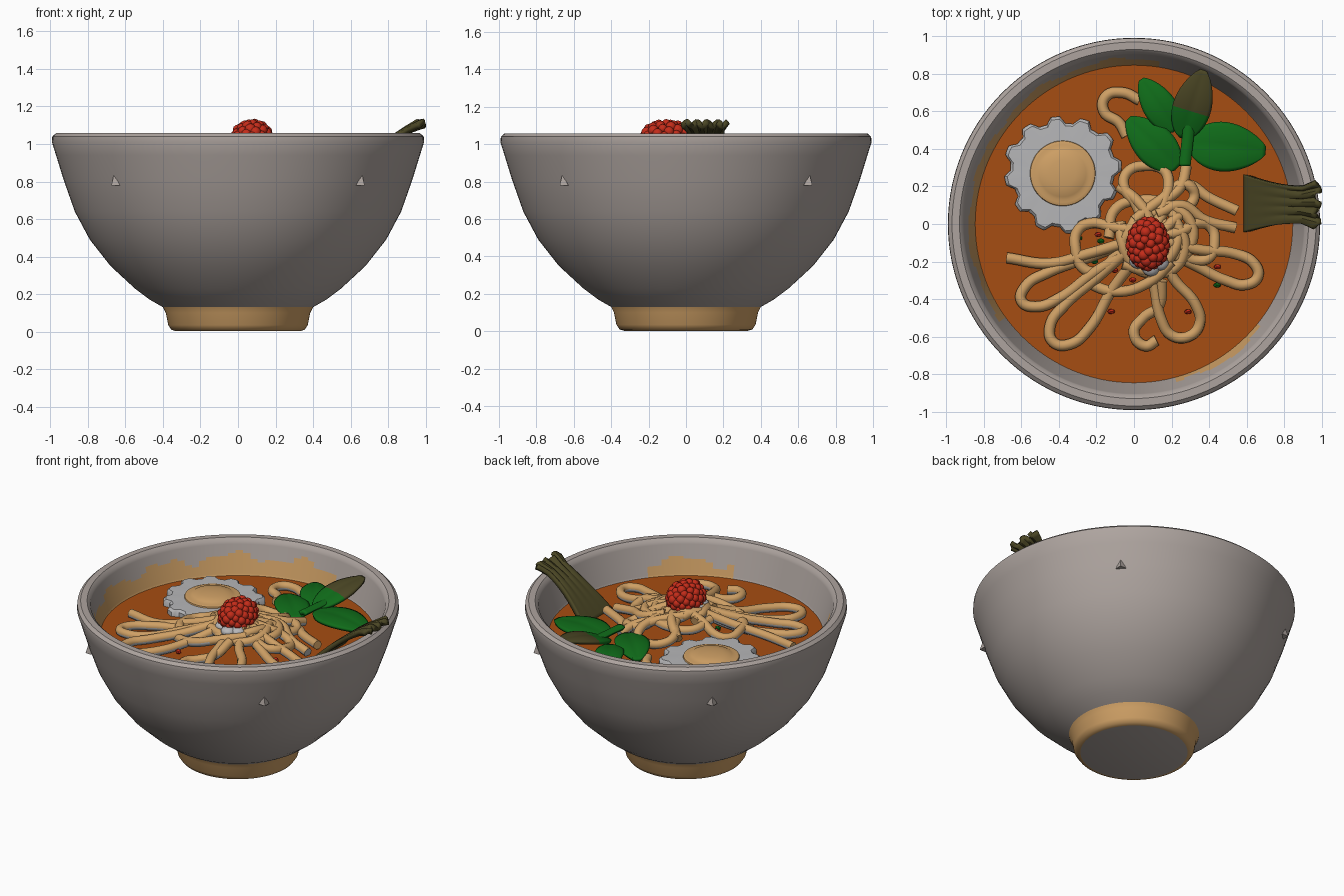
import bpy, bmesh, math, random
from math import sin, cos, pi, exp, tanh, radians
from mathutils import Vector, Matrix

cube = bpy.data.objects.get("Cube")
if cube:
    bpy.data.objects.remove(cube, do_unlink=True)
random.seed(4)


def material(name, *rgb):
    m = bpy.data.materials.new(name)
    m.use_nodes = True
    m.diffuse_color = (*rgb, 1)
    m.node_tree.nodes["Principled BSDF"].inputs["Base Color"].default_value = (*rgb, 1)
    return m


CERAMIC = material("warm grey ceramic", .42, .37, .345)
TAN = material("tan", .62, .35, .13)
BROTH = material("orange broth", .38, .075, .006)
WHITE = material("egg white", .47, .47, .48)
RED = material("red roe", .55, .025, .01)
GREEN = material("leaf green", .005, .15, .01)
OLIVE = material("dark olive", .07, .062, .018)
SOUP_Z = .835


def finish(name, bm, mats, rule=None, angle=40, fix=True):
    if fix:
        bmesh.ops.recalc_face_normals(bm, faces=bm.faces)
    bm.normal_update()
    if rule:
        for f in bm.faces:
            f.material_index = rule(f)
    me = bpy.data.meshes.new(name)
    bm.to_mesh(me)
    bm.free()
    for m in mats:
        me.materials.append(m)
    me.shade_smooth()
    me.set_sharp_from_angle(angle=radians(angle))
    ob = bpy.data.objects.new(name, me)
    bpy.context.collection.objects.link(ob)
    return ob


def lathe(profile, segs=120):
    bm = bmesh.new()
    vs = [bm.verts.new((r, 0, z)) for r, z in profile]
    es = [bm.edges.new(p) for p in zip(vs, vs[1:])]
    bmesh.ops.spin(bm, geom=vs + es, axis=(0, 0, 1), cent=(0, 0, 0),
                   angle=2 * pi, steps=segs, use_merge=True)
    bmesh.ops.remove_doubles(bm, verts=bm.verts, dist=.0005)
    return bm


# Bowl: outer curve, rounded rim, inner wall with broth stains
outer = [(.4, .13), (.47, .17), (.55, .23), (.68, .35), (.79, .49), (.87, .64),
         (.93, .81), (.97, .94), (.992, 1.01), (.99, 1.04), (.97, 1.058), (.93, 1.058), (.91, 1.04)]
wall = [(.91 - .065 * i / 12, 1.04 - .21 * i / 12) for i in range(1, 13)]


def stain(f):
    c = f.calc_center_median()
    if c.z < .83 or c.xy.length > .905 or c.z > 1.03:
        return 0
    a = math.degrees(math.atan2(c.y, c.x)) % 360
    wave = .025 * sin(a * .21) + .015 * sin(a * .47)
    if 80 < a < 215:
        return int(c.z < .945 + wave)
    return int(285 < a < 322 and c.z < .925 + wave)


finish("bowl", lathe(outer + wall + [(.8, .8), (0, .78)]), [CERAMIC, TAN], stain)

# Foot ring with a plain underside
finish("bowl_foot", lathe([(0, .002), (.33, .002), (.355, .01), (.372, .035), (.385, .1), (.402, .133)]),
       [TAN, CERAMIC], lambda f: int(f.calc_center_median().z < .005))

# Small pointed nubs on the bowl's four diagonals
bm = bmesh.new()
for sx in (-1, 1):
    for sy in (-1, 1):
        pts = [(.675, .675, .78), (.66, .66, .845), (.63, .675, .78), (.675, .63, .78), (.62, .62, .78)]
        bmesh.ops.convex_hull(bm, input=[bm.verts.new((x * sx, y * sy, z)) for x, y, z in pts])
finish("bowl_nubs", bm, [CERAMIC], angle=20)

# Broth surface
bm = bmesh.new()
bmesh.ops.create_circle(bm, cap_ends=True, segments=96, radius=.849,
                        matrix=Matrix.Translation((0, 0, SOUP_Z)))
finish("broth", bm, [BROTH], fix=False)

# Fried egg: notched white and domed yolk
egg = Vector((-.38, .27, 0))
bm = bmesh.new()
rings = []
for scale, z in ((1, SOUP_Z - .02), (1, .865), (.95, .88), (.66, .882)):
    ring = []
    for i in range(120):
        a = 2 * pi * i / 120
        r = scale * (.295 + .018 * tanh(4 * sin(12 * a)) + .01 * sin(3 * a))
        ring.append(bm.verts.new(egg + Vector((r * cos(a), r * sin(a), z))))
    rings.append(ring)
for lo, hi in zip(rings, rings[1:]):
    for i in range(120):
        j = (i + 1) % 120
        bm.faces.new((lo[i], lo[j], hi[j], hi[i]))
bm.faces.new(rings[-1])
finish("egg_white", bm, [WHITE])
yolk = lathe([(.178, .87), (.172, .89), (.155, .896), (.14, .894), (.125, .903), (.07, .913), (0, .916)], 48)
bmesh.ops.translate(yolk, vec=egg, verts=yolk.verts)
finish("egg_yolk", yolk, [TAN])

# Noodles: long loops, loose strands and a coiled middle
pile = Vector((.08, -.08))


def lobe(x, y, w):
    tip = Vector((x, y))
    along = tip - pile
    side = Vector((-along.y, along.x)).normalized() * w
    steps = [(.1, .2), (.45, .45), (.75, 1), (.93, .8), (1, 0), (.93, -.8), (.75, -1), (.45, -.7), (.1, -.4)]
    return [pile + along * t + side * s for t, s in steps]


paths = [lobe(*p) for p in ((-.6, -.41, .075), (-.43, -.63, .09), (.29, -.6, .1), (.66, -.28, .075),
                            (-.31, -.14, .13), (.06, .31, .12), (.43, -.1, .1), (.3, .2, .06))]
paths += [
    [(-.68, -.18), (-.45, -.21), (-.25, -.16), (-.05, -.1)],
    [(.12, -.62), (.06, -.65), (0, -.58), (.05, -.5), (.13, -.44), (.15, -.3)],
    [(.55, .07), (.4, .14), (.28, .21), (.13, .12), (0, .02)],
    [(.54, -.02), (.38, .02), (.25, .1), (.12, .05)],
    [(.28, .31), (.25, .2), (.15, .1), (.12, -.05)],
    [(-.04, .47), (-.08, .54), (-.16, .6), (-.15, .68), (-.06, .7), (.03, .66)],
    [(-.28, -.3), (-.1, -.36), (.08, -.31), (.2, -.2)],
    [(-.08, .2), (.02, .12), (.08, .02), (.05, -.1)],
]
for k in range(5):
    start, r = k * 1.3, .1 + .03 * k
    paths.append([pile + Vector((cos(start + t * .7), sin(start + t * .7))) * (r + .02 * sin(2 * t + k))
                  for t in range(7)])

curve = bpy.data.curves.new("noodle_paths", "CURVE")
curve.dimensions = "3D"
curve.bevel_depth = .029
curve.bevel_resolution = 3
curve.resolution_u = 7
curve.use_fill_caps = True
for n, path in enumerate(paths):
    s = curve.splines.new("BEZIER")
    s.bezier_points.add(len(path) - 1)
    for i, (bp, (x, y)) in enumerate(zip(s.bezier_points, path)):
        d = (Vector((x, y)) - pile).length
        lift = .115 * exp(-(d / .3) ** 2) + .012 * sin(n * 2.1 + i * 1.6) * (d < .5)
        bp.co = (x, y, SOUP_Z + .024 + lift)
        bp.handle_left_type = bp.handle_right_type = "AUTO"
temp = bpy.data.objects.new("noodle_paths", curve)
bpy.context.collection.objects.link(temp)
mesh = bpy.data.meshes.new_from_object(temp.evaluated_get(bpy.context.evaluated_depsgraph_get()))
bpy.data.objects.remove(temp, do_unlink=True)
bm = bmesh.new()
bm.from_mesh(mesh)
for f in bm.faces:
    f.material_index = 0
finish("noodles", bm, [TAN, WHITE], lambda f: int(f.normal.z < -.15), angle=60)


# Berries and crumbs
def ball(bm, pos, r, sub=2, scale=(1, 1, 1)):
    m = Matrix.Translation(pos) @ Matrix.Diagonal((*scale, 1))
    bmesh.ops.create_icosphere(bm, subdivisions=sub, radius=r, matrix=m)


bm = bmesh.new()
for i in range(64):
    u = 1 - 1.5 * (i + .5) / 64
    a = i * 2.39996
    h = math.sqrt(1 - u * u)
    ball(bm, (.075 + .092 * h * cos(a), -.105 + .12 * h * sin(a), 1.025 + .085 * u),
         random.uniform(.024, .031))
ball(bm, (.075, -.105, 1.02), .09)
finish("roe_cluster", bm, [RED], angle=80)

bm = bmesh.new()
for x, y in ((.02, -.19), (.09, -.23), (-.01, -.12), (.14, -.2), (.06, -.1)):
    ball(bm, (x, y, .965), .05, 2, (1, 1, .6))
finish("garnish_base", bm, [WHITE])

for name, mat in (("green_crumbs", GREEN), ("red_crumbs", RED)):
    bm = bmesh.new()
    for i in range(7):
        a, r = random.uniform(3, 6), random.uniform(.2, .45)
        ball(bm, (pile.x + r * cos(a), pile.y + r * sin(a), .85 + .07 * exp(-(r / .3) ** 2)), .022, 1, (1, .7, .8))
    finish(name, bm, [mat], angle=20)


# Leaves: bent sheets with thickness
def sheet(name, place, mats, rule=None, nu=20, nv=12, thick=.02):
    bm = bmesh.new()
    grid = [[bm.verts.new(place(i / nu, 2 * j / nv - 1)) for j in range(nv + 1)] for i in range(nu + 1)]
    for i in range(nu):
        for j in range(nv):
            f = bm.faces.new((grid[i][j], grid[i + 1][j], grid[i + 1][j + 1], grid[i][j + 1]))
            f.material_index = rule(i / nu) if rule else 0
    bmesh.ops.remove_doubles(bm, verts=bm.verts, dist=.0005)
    ob = finish(name, bm, mats)
    mod = ob.modifiers.new("thickness", "SOLIDIFY")
    mod.thickness, mod.offset = thick, 0


def leaf(name, base, tip, width, mats=(GREEN,), rule=None):
    base, tip = Vector(base), Vector(tip)
    along = tip - base
    side = Vector((-along.y, along.x, 0)).normalized()

    def place(t, v):
        w = width * sin(pi * (.02 + .96 * t ** .85)) ** .65
        p = base + along * t + side * w * v
        p.z += .025 * sin(pi * t) + .02 * abs(v) * sin(pi * t) - .03 * v * v * sin(pi * t)
        return p
    sheet(name, place, mats, rule)


leaf("basil_leaf_back", (.22, .5, .885), (.04, .77, .89), .085)
leaf("basil_leaf_right", (.23, .3, .885), (-.03, .56, .875), .105)
leaf("basil_leaf_left", (.29, .43, .9), (.7, .39, .89), .13)
leaf("basil_leaf_tall", (.26, .46, .9), (.37, .82, 1), .1, (GREEN, OLIVE), lambda t: int(t > .36))
sheet("basil_stem", lambda t, v: (.27 + .03 * t + .022 * v, .31 + .27 * t, .93 - .01 * v * v), [GREEN], thick=.03)


# Seaweed strip leaning over the rim
def seaweed(t, v):
    half = .155 - .06 * sin(pi * min(t * 1.25, 1) / 2) + .03 * max(0, t - .8) / .2
    x = .59 + .39 * t + (.018 * cos(v * 9) * t ** 6)
    z = .82 + .43 * t - .14 * t * t + .012 * sin(v * 14) * t ** 2
    return (x, .11 + half * v - .01 * t, z)


sheet("seaweed_strip", seaweed, [OLIVE], nv=28, thick=.03)
